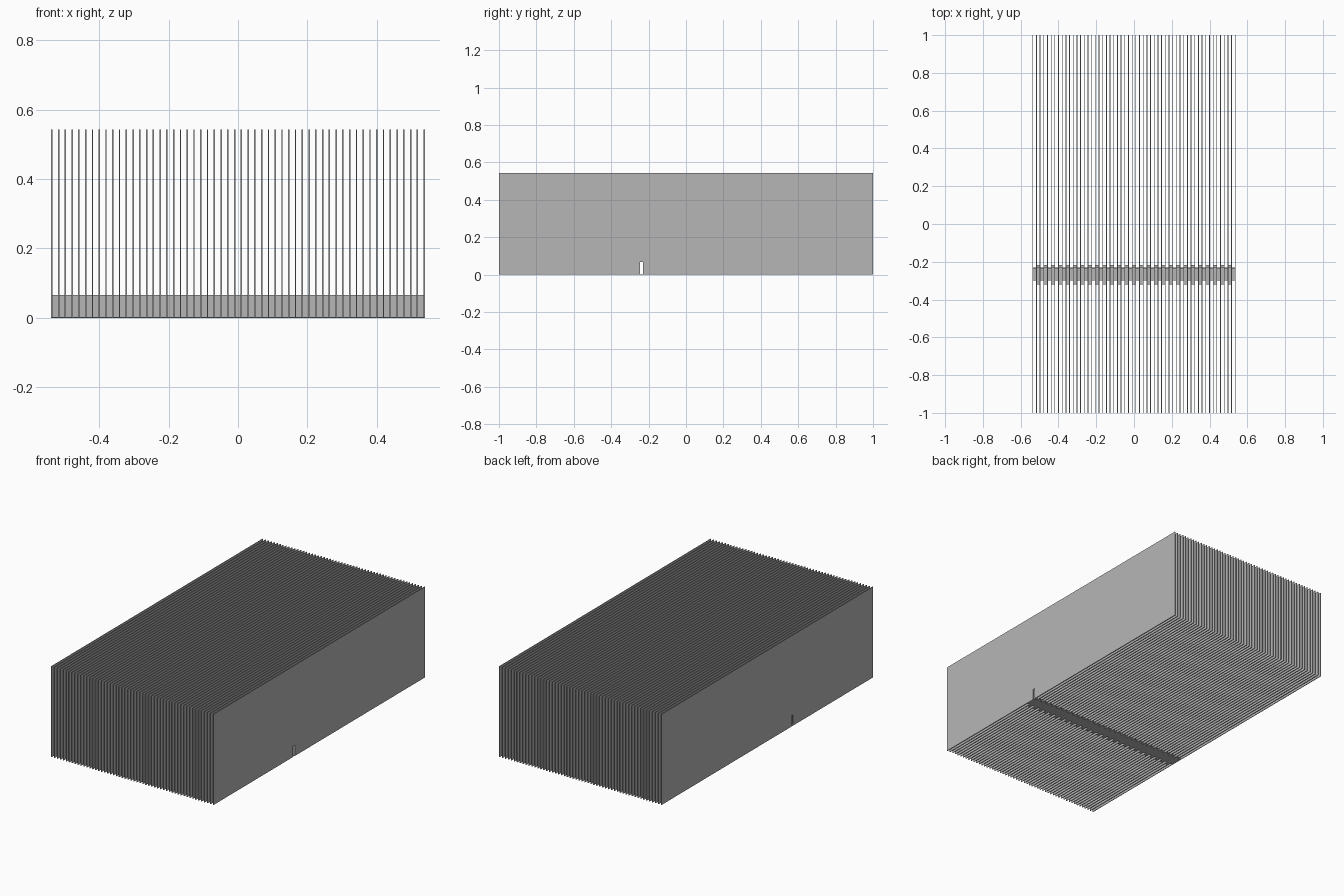
import bpy
import bmesh

cube = bpy.data.objects.get("Cube")
if cube:
    bpy.data.objects.remove(cube, do_unlink=True)

FINS = 56
HALF_WIDTH = 0.538
HEIGHT = 0.543
THICK = 0.004
PITCH = (2 * HALF_WIDTH - THICK) / (FINS - 1)
NOTCH_FRONT, NOTCH_BACK, NOTCH_TOP = -0.246, -0.231, 0.066
SHEET = 0.003

# Plain metal
metal = bpy.data.materials.new("grey_metal")
metal.use_nodes = True
grey = (0.47, 0.47, 0.47, 1)
metal.diffuse_color = grey
metal.node_tree.nodes["Principled BSDF"].inputs["Base Color"].default_value = grey


def make_object(name, bm):
    bmesh.ops.recalc_face_normals(bm, faces=bm.faces)
    mesh = bpy.data.meshes.new(name)
    bm.to_mesh(mesh)
    bm.free()
    mesh.materials.append(metal)
    obj = bpy.data.objects.new(name, mesh)
    bpy.context.collection.objects.link(obj)
    return obj


def plate(name, profile, x, depth):
    """Extrude a (y, z) outline along x."""
    bm = bmesh.new()
    face = bm.faces.new([bm.verts.new((x, y, z)) for y, z in profile])
    moved = bmesh.ops.extrude_face_region(bm, geom=[face])["geom"]
    verts = [v for v in moved if isinstance(v, bmesh.types.BMVert)]
    bmesh.ops.translate(bm, verts=verts, vec=(depth, 0, 0))
    return make_object(name, bm)


def repeat(obj, count, step):
    array = obj.modifiers.new("row", "ARRAY")
    array.count = count
    array.use_relative_offset = False
    array.use_constant_offset = True
    array.constant_offset_displace = (step, 0, 0)


def rectangle(y0, y1, z0, z1):
    return [(y0, z0), (y1, z0), (y1, z1), (y0, z1)]


# Upright fins, each notched in the lower edge
fin = plate("fins", [
    (-1, 0), (NOTCH_FRONT, 0), (NOTCH_FRONT, NOTCH_TOP),
    (NOTCH_BACK, NOTCH_TOP), (NOTCH_BACK, 0),
    (1, 0), (1, HEIGHT), (-1, HEIGHT)], -HALF_WIDTH, THICK)
repeat(fin, FINS, PITCH)

# Folded upright tabs that close each gap behind the notch
gap_start = -HALF_WIDTH + THICK
tab = plate("spacer_tabs", rectangle(NOTCH_BACK, NOTCH_BACK + SHEET, 0, NOTCH_TOP),
            gap_start, PITCH - THICK)
repeat(tab, FINS - 1, PITCH)

# Flat strip along the bottom, alternating narrow and wide steps
narrow = plate("bottom_strip_narrow", rectangle(-0.298, -0.233, 0, SHEET),
               -HALF_WIDTH, PITCH)
repeat(narrow, FINS // 2, 2 * PITCH)
wide = plate("bottom_strip_wide", rectangle(-0.32, -0.218, 0, SHEET),
             -HALF_WIDTH + PITCH, PITCH)
repeat(wide, FINS // 2 - 1, 2 * PITCH)
